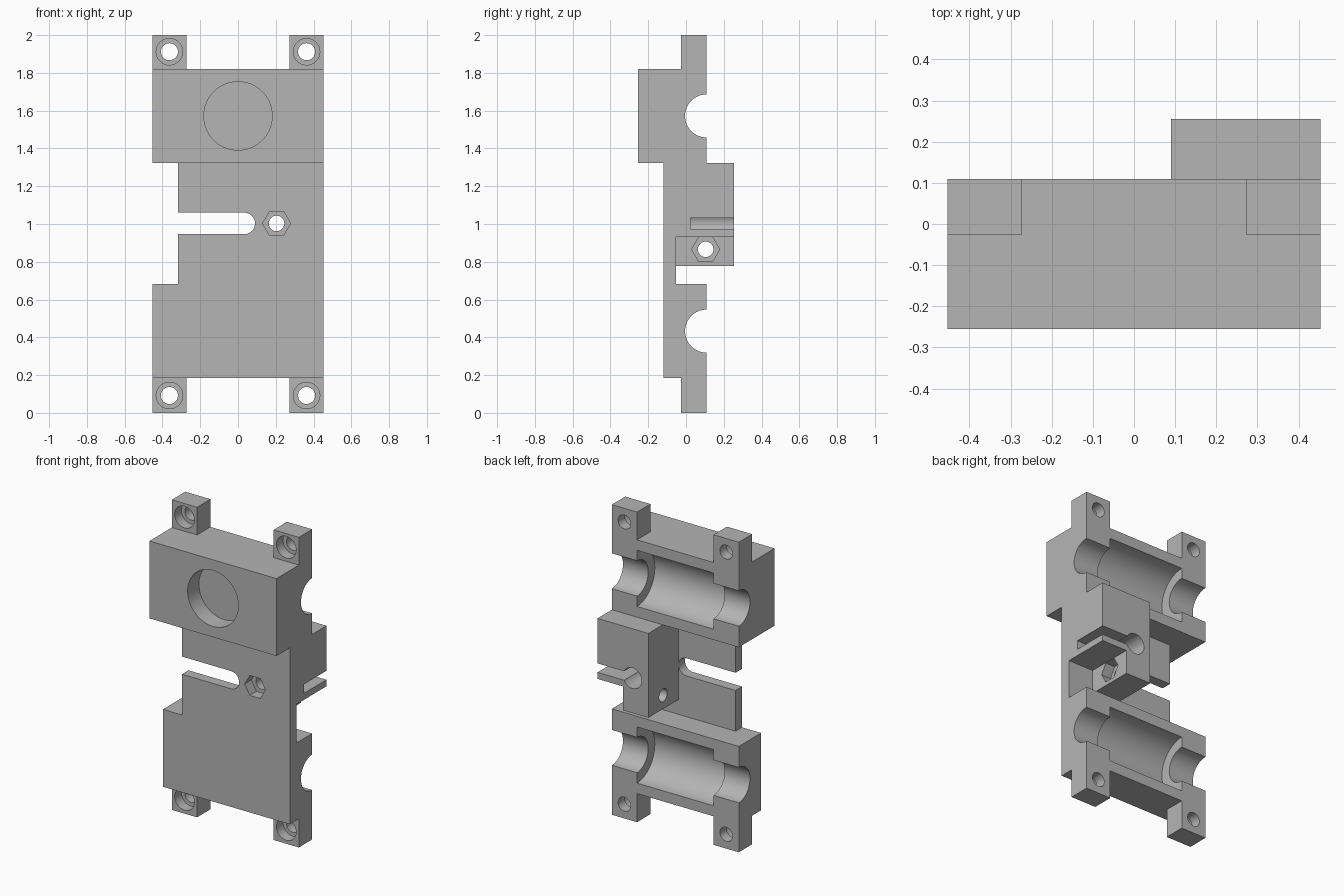
import bpy, bmesh
from math import cos, sin, tau, radians

cube = bpy.data.objects.get("Cube")
if cube:
    bpy.data.objects.remove(cube, do_unlink=True)

grey = bpy.data.materials.new("plain_grey")
grey.use_nodes = True
grey.diffuse_color = (0.46, 0.46, 0.46, 1)
grey.node_tree.nodes["Principled BSDF"].inputs["Base Color"].default_value = (0.46, 0.46, 0.46, 1)


def finish(name, bm):
    bmesh.ops.recalc_face_normals(bm, faces=bm.faces[:])
    mesh = bpy.data.meshes.new(name)
    bm.to_mesh(mesh)
    bm.free()
    mesh.materials.append(grey)
    ob = bpy.data.objects.new(name, mesh)
    bpy.context.collection.objects.link(ob)
    return ob


def box(name, x, y, z):
    bm = bmesh.new()
    bmesh.ops.create_cube(bm, size=1)
    for v in bm.verts:
        for i, (lo, hi) in enumerate((x, y, z)):
            v.co[i] = hi if v.co[i] > 0 else lo
    return finish(name, bm)


def prism(name, axis, centre, radius, span, sides=64):
    """Regular prism along x or y; centre is given in the other two axes."""
    bm = bmesh.new()
    rings = []
    for s in span:
        ring = []
        for i in range(sides):
            a = centre[0] + radius * cos(tau * i / sides)
            z = centre[1] + radius * sin(tau * i / sides)
            ring.append(bm.verts.new((s, a, z) if axis == "x" else (a, s, z)))
        bm.faces.new(ring)
        rings.append(ring)
    for i in range(sides):
        j = (i + 1) % sides
        bm.faces.new((rings[0][i], rings[0][j], rings[1][j], rings[1][i]))
    return finish(name, bm)


def combine(target, other, operation):
    mod = target.modifiers.new(operation, "BOOLEAN")
    mod.operation, mod.solver, mod.object = operation, "EXACT", other
    bpy.context.view_layer.objects.active = target
    bpy.ops.object.modifier_apply(modifier=mod.name)
    bpy.data.objects.remove(other, do_unlink=True)


def add(other):
    combine(body, other, "UNION")


def cut(other):
    combine(body, other, "DIFFERENCE")


W, BACK, FRONT, EAR_FRONT = 0.453, 0.109, -0.118, -0.027
PLATE_BACK, CLAMP_BACK = -0.052, 0.255
EAR_IN, EAR_MID = 0.273, 0.363
UPPER, LOWER = 1.572, 0.433          # rod axis heights

# Plate with the two bearing blocks
body = box("carriage_body", (-0.317, W), (FRONT, PLATE_BACK), (0.5, 1.5))
add(box("lower_block", (-W, W), (FRONT, BACK), (0.184, 0.683)))
add(box("upper_block", (-W, W), (-0.255, BACK), (1.322, 1.821)))

# Screw ears
for side in (-1, 1):
    xs = sorted((side * EAR_IN, side * W))
    for zs in ((0, 0.25), (1.75, 2)):
        add(box("ear", xs, (EAR_FRONT, BACK), zs))

# Belt clamp: wide jaw and narrow foot
add(box("clamp_jaw", (0.09, W), (-0.08, CLAMP_BACK), (0.932, 1.322)))
add(box("clamp_foot", (0.09, 0.272), (-0.08, CLAMP_BACK), (0.778, 1.0)))

# Bearing seats and rod clearances
for z in (UPPER, LOWER):
    cut(prism("rod_bore", "x", (BACK, z), 0.114, (-1, 1)))
    cut(prism("bearing_seat", "x", (BACK, z), 0.181, (-EAR_IN, EAR_IN)))

# Round front recess
cut(prism("front_recess", "y", (0, UPPER), 0.181, (-0.4, -0.14)))

# Counterbored ear holes
for x in (-EAR_MID, EAR_MID):
    for z in (0.092, 1.912):
        cut(prism("ear_hole", "y", (x, z), 0.045, (-0.5, 0.5)))
        cut(prism("ear_counterbore", "y", (x, z), 0.07, (-0.1, 0.041)))

# Open belt slot with a round end
cut(box("slot", (-0.5, 0.033), (-0.3, 0), (0.946, 1.06)))
cut(prism("slot_end", "y", (0.033, 1.003), 0.057, (-0.3, 0)))

# Clamp bolt with nut trap, keyhole and belt gap
cut(prism("clamp_bolt", "y", (0.204, 1.003), 0.041, (-0.5, 0.5)))
cut(prism("clamp_nut", "y", (0.204, 1.003), 0.074, (-0.3, -0.05), 6))
cut(prism("keyhole", "y", (0.204, 1.003), 0.066, (0.025, 0.5)))
cut(box("belt_gap", (0.204, 0.6), (0.025, 0.5), (0.974, 1.032)))

# Tension bolt with nut trap through the foot
cut(prism("tension_bolt", "x", (0.104, 0.866), 0.041, (0, 0.4)))
cut(prism("tension_nut", "x", (0.104, 0.866), 0.074, (0.204, 0.4), 6))

bpy.ops.object.select_all(action="DESELECT")
body.select_set(True)
bpy.context.view_layer.objects.active = body
bpy.ops.object.shade_smooth_by_angle(angle=radians(25))
